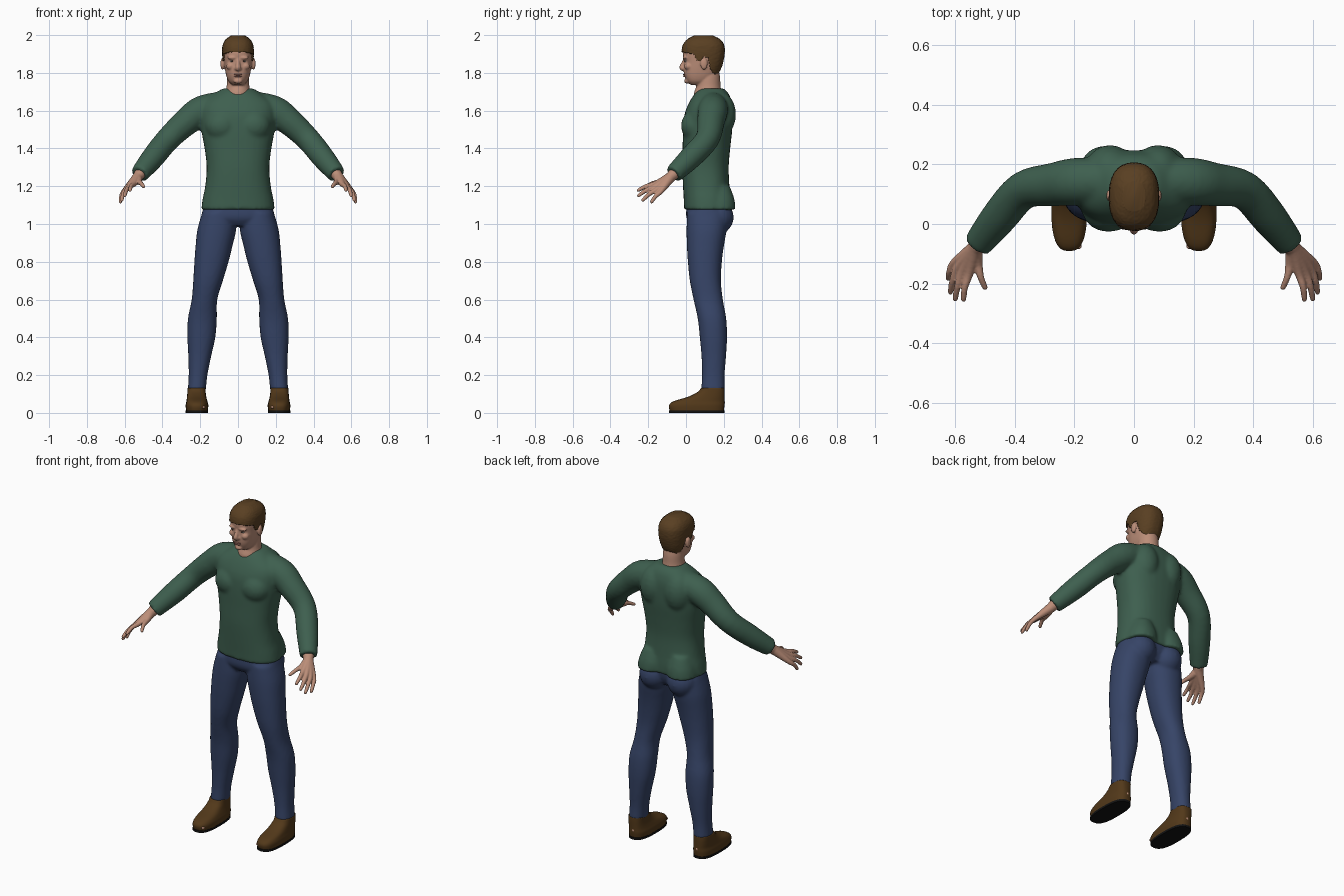
import bpy, bmesh, random
from math import cos, sin, pi
from mathutils import Vector, Matrix

random.seed(4)
if "Cube" in bpy.data.objects:
    bpy.data.objects.remove(bpy.data.objects["Cube"])


def material(name, *rgb):
    m = bpy.data.materials.new(name)
    m.use_nodes = True
    colour = (*rgb, 1)
    m.diffuse_color = colour
    bsdf = next(n for n in m.node_tree.nodes if n.type == "BSDF_PRINCIPLED")
    bsdf.inputs["Base Color"].default_value = colour
    bsdf.inputs["Roughness"].default_value = 0.8
    return m


SKIN = material("skin", .50, .27, .19)
LIP = material("lips", .38, .17, .13)
HAIR = material("brown hair", .10, .05, .016)
SHIRT = material("green knit", .048, .115, .078)
DENIM = material("blue denim", .037, .058, .135)
LEATHER = material("brown leather", .085, .04, .010)
RUBBER = material("black rubber", .006, .006, .006)
EYE = material("eye white", .45, .42, .38)
IRIS = material("dark iris", .04, .03, .02)


def spline(rows, steps):
    """Smoothly interpolate between rows of numbers."""
    out = []
    for i in range(len(rows) - 1):
        a, b, c, d = (rows[min(max(i + k, 0), len(rows) - 1)] for k in (-1, 0, 1, 2))
        for s in range(steps):
            t = s / steps
            out.append([q + .5 * t * (r - p + t * (2*p - 5*q + 4*r - u + t * (3*(q - r) + u - p)))
                        for p, q, r, u in zip(a, b, c, d)])
    return out + [list(rows[-1])]


def skin_rings(bm, rings, n, power):
    """Join rings, each (centre, axis, axis), into a closed loft."""
    def bend(v):
        return (1 if v > 0 else -1) * abs(v) ** (2 / power)
    loops = [[bm.verts.new(c + a * bend(cos(2*pi*i/n)) + b * bend(sin(2*pi*i/n)))
              for i in range(n)] for c, a, b in rings]
    for lo, hi in zip(loops, loops[1:]):
        for i in range(n):
            j = (i + 1) % n
            bm.faces.new((lo[i], lo[j], hi[j], hi[i]))
    bm.faces.new(loops[0])
    bm.faces.new(loops[-1])


def stack(bm, rows, side=1, n=32, power=2.4, steps=4):
    """Horizontal slices: (z, x low, x high, y front, y back)."""
    rings = [(Vector((side * (x0 + x1) / 2, (y0 + y1) / 2, z)),
              Vector((side * (x1 - x0) / 2, 0, 0)), Vector((0, (y1 - y0) / 2, 0)))
             for z, x0, x1, y0, y1 in spline(rows, steps)]
    skin_rings(bm, rings, n, power)


def even(rows):
    """Symmetric slices: (z, half width, y front, y back)."""
    return [(z, -w, w, y0, y1) for z, w, y0, y1 in rows]


def tube(bm, rows, side=1, n=16, steps=4):
    """Round limb through (x, y, z, radius) points."""
    pts = [(Vector((side * x, y, z)), r) for x, y, z, r in spline(rows, steps)]
    rings = []
    for i, (p, r) in enumerate(pts):
        t = (pts[min(i + 1, len(pts) - 1)][0] - pts[max(i - 1, 0)][0]).normalized()
        a = t.cross(Vector((0, 1, 0.3))).normalized()
        rings.append((p, a * r, t.cross(a) * r))
    skin_rings(bm, rings, n, 2)


def blob(bm, centre, radii, sides=(1, -1)):
    for s in sides:
        place = Matrix.Translation((s * centre[0], *centre[1:])) @ Matrix.Diagonal((*radii, 1))
        bmesh.ops.create_uvsphere(bm, u_segments=20, v_segments=12, radius=1, matrix=place)


def finish(bm, name, mat, voxel=0, relax=5, smooth=True):
    """Make the object; a voxel size fuses its volumes into one surface."""
    bmesh.ops.recalc_face_normals(bm, faces=bm.faces)
    me = bpy.data.meshes.new(name)
    bm.to_mesh(me)
    bm.free()
    me.materials.append(mat)
    for p in me.polygons:
        p.use_smooth = smooth
    ob = bpy.data.objects.new(name, me)
    bpy.context.collection.objects.link(ob)
    if voxel:
        fuse = ob.modifiers.new("fuse", "REMESH")
        fuse.mode, fuse.voxel_size, fuse.use_smooth_shade = "VOXEL", voxel, True
        soft = ob.modifiers.new("soften", "SMOOTH")
        soft.factor, soft.iterations = .5, relax
    return ob


# Shirt: torso, chest, shoulder blades, seat and sleeves
bm = bmesh.new()
stack(bm, even([(1.075, .195, -.01, .235), (1.13, .188, -.012, .235), (1.2, .174, -.016, .23),
                (1.3, .166, -.02, .226), (1.4, .177, -.018, .234), (1.5, .195, -.016, .245),
                (1.58, .2, -.008, .247), (1.64, .19, .015, .243), (1.69, .125, .046, .226),
                (1.718, .08, .075, .2)]))
blob(bm, (.085, .05, 1.52), (.09, .077, .085))
blob(bm, (.08, .18, 1.58), (.085, .085, .12))
for s in (1, -1):
    stack(bm, [(1.075, .008, .186, .06, .262), (1.13, .01, .176, .07, .257),
               (1.2, .03, .15, .08, .232)], s, power=2.2)
    tube(bm, [(.07, .145, 1.632, .072), (.19, .142, 1.6, .08), (.27, .132, 1.543, .073),
              (.37, .113, 1.45, .064), (.45, .025, 1.352, .061), (.522, -.066, 1.264, .049)], s, 24)
finish(bm, "shirt", SHIRT, .01, 6)

# Trousers: hips, seat and legs
bm = bmesh.new()
stack(bm, even([(1.13, .165, .01, .22), (1.08, .185, .002, .225),
                (1.03, .19, .003, .215), (.99, .13, .03, .19)]))
blob(bm, (.093, .163, 1.035), (.088, .09, .09))
for s in (1, -1):
    stack(bm, [(1.06, .012, .19, .006, .22), (.97, .01, .215, .003, .215),
               (.88, .03, .225, .005, .2), (.8, .05, .231, .01, .19), (.7, .08, .237, .02, .185),
               (.6, .11, .245, .04, .195), (.5, .112, .265, .062, .213),
               (.4, .12, .268, .073, .217), (.3, .142, .263, .082, .212),
               (.2, .162, .261, .085, .204), (.12, .17, .266, .08, .205)], s, power=2.2)
finish(bm, "trousers", DENIM, .009, 4)

# Shoes with soles, and the bits of foot that show through
for s, side in ((1, "left"), (-1, "right")):
    bm = bmesh.new()
    stack(bm, [(.01, .16, .275, -.086, .2), (.04, .157, .277, -.09, .204),
               (.062, .162, .273, -.065, .204), (.085, .168, .27, .01, .204),
               (.11, .171, .268, .06, .204), (.132, .171, .267, .08, .203)], s, power=2.7)
    finish(bm, side + "_shoe", LEATHER)
    bm = bmesh.new()
    stack(bm, [(0, .158, .277, -.09, .204), (.013, .158, .277, -.09, .204)], s, power=2.7, steps=1)
    finish(bm, side + "_sole", RUBBER, smooth=False)
    bm = bmesh.new()
    blob(bm, (.215, .195, .055), (.01, .011, .012), (s,))
    blob(bm, (.185, -.072, .03), (.01, .012, .008), (s,))
    finish(bm, side + "_foot", SKIN)

# Hands: each finger runs from the wrist through its knuckle
FINGERS = [((.552, -.163, 1.212), (.573, -.26, 1.176), .0155),
           ((.573, -.16, 1.2), (.601, -.258, 1.147), .0155),
           ((.59, -.148, 1.187), (.617, -.235, 1.122), .015),
           ((.602, -.13, 1.175), (.624, -.187, 1.112), .014),
           ((.523, -.132, 1.224), (.497, -.22, 1.196), .017)]
for s, side in ((1, "left"), (-1, "right")):
    bm = bmesh.new()
    for knuckle, tip, r in FINGERS:
        k, t = Vector(knuckle), Vector(tip)
        mid = k.lerp(t, .5) + Vector((.004, 0, .006))
        tube(bm, [(.5, -.04, 1.29, .03), (.53, -.08, 1.25, .028), (*k, r), (*mid, .0115),
                  (*k.lerp(t, .92), .009), (*t, .004)], s)
    finish(bm, side + "_hand", SKIN, .004, 3)

# Head: skull, neck, brow, cheeks, nose, chin and ears
SKULL = [(1.736, .03, .025, .1), (1.755, .05, .006, .13), (1.785, .062, -.008, .16),
         (1.82, .069, -.012, .18), (1.86, .074, -.011, .192), (1.9, .077, -.016, .198),
         (1.94, .074, -.01, .195), (1.97, .059, .012, .175), (1.992, .03, .05, .135)]
bm = bmesh.new()
stack(bm, even(SKULL))
stack(bm, even([(1.64, .078, .05, .2), (1.69, .068, .042, .19), (1.73, .06, .055, .183),
                (1.78, .057, .06, .18), (1.83, .05, .07, .17)]), power=2)
blob(bm, (.03, -.003, 1.88), (.028, .015, .009))
blob(bm, (.04, .012, 1.835), (.023, .022, .02))
blob(bm, (.083, .095, 1.848), (.01, .02, .032))
blob(bm, (.011, -.012, 1.823), (.009, .011, .009))
blob(bm, (0, .006, 1.757), (.024, .016, .014), (1,))
tube(bm, [(0, -.002, 1.885, .008), (0, -.013, 1.855, .01), (0, -.022, 1.828, .014),
          (0, -.012, 1.816, .01)])
finish(bm, "head", SKIN, .005, 3)

# Face details
bm = bmesh.new()
blob(bm, (0, -.008, 1.791), (.023, .009, .004), (1,))
blob(bm, (0, -.007, 1.782), (.02, .009, .004), (1,))
finish(bm, "lips", LIP)
bm = bmesh.new()
blob(bm, (.031, .004, 1.862), (.012, .013, .005))
finish(bm, "eyes", EYE)
bm = bmesh.new()
blob(bm, (.031, -.004, 1.862), (.005, .0065, .0045))
finish(bm, "irises", IRIS)

# Hair: a shell over the skull, trimmed along the hairline
HAIRLINE = [(-.05, 1.915), (.04, 1.9), (.058, 1.865), (.084, 1.86), (.09, 1.886),
            (.118, 1.88), (.13, 1.82), (.158, 1.786), (.3, 1.786)]


def hairline(y):
    for (y0, z0), (y1, z1) in zip(HAIRLINE, HAIRLINE[1:]):
        if y <= y1:
            return z0 + (z1 - z0) * (y - y0) / (y1 - y0)


bm = bmesh.new()
stack(bm, even([(z + .006, w + .007, y0 - .007, y1 + .007) for z, w, y0, y1 in SKULL]),
      n=96, steps=10)
bmesh.ops.recalc_face_normals(bm, faces=bm.faces)
below = []
for f in bm.faces:
    c = f.calc_center_median()
    if c.z < hairline(c.y):
        below.append(f)
bmesh.ops.delete(bm, geom=below, context="FACES")
for v in bm.verts:
    v.co += Vector([random.uniform(-.0008, .0008) for _ in range(3)])
hair = finish(bm, "hair", HAIR)
thick = hair.modifiers.new("thickness", "SOLIDIFY")
thick.thickness, thick.offset = .009, -1
